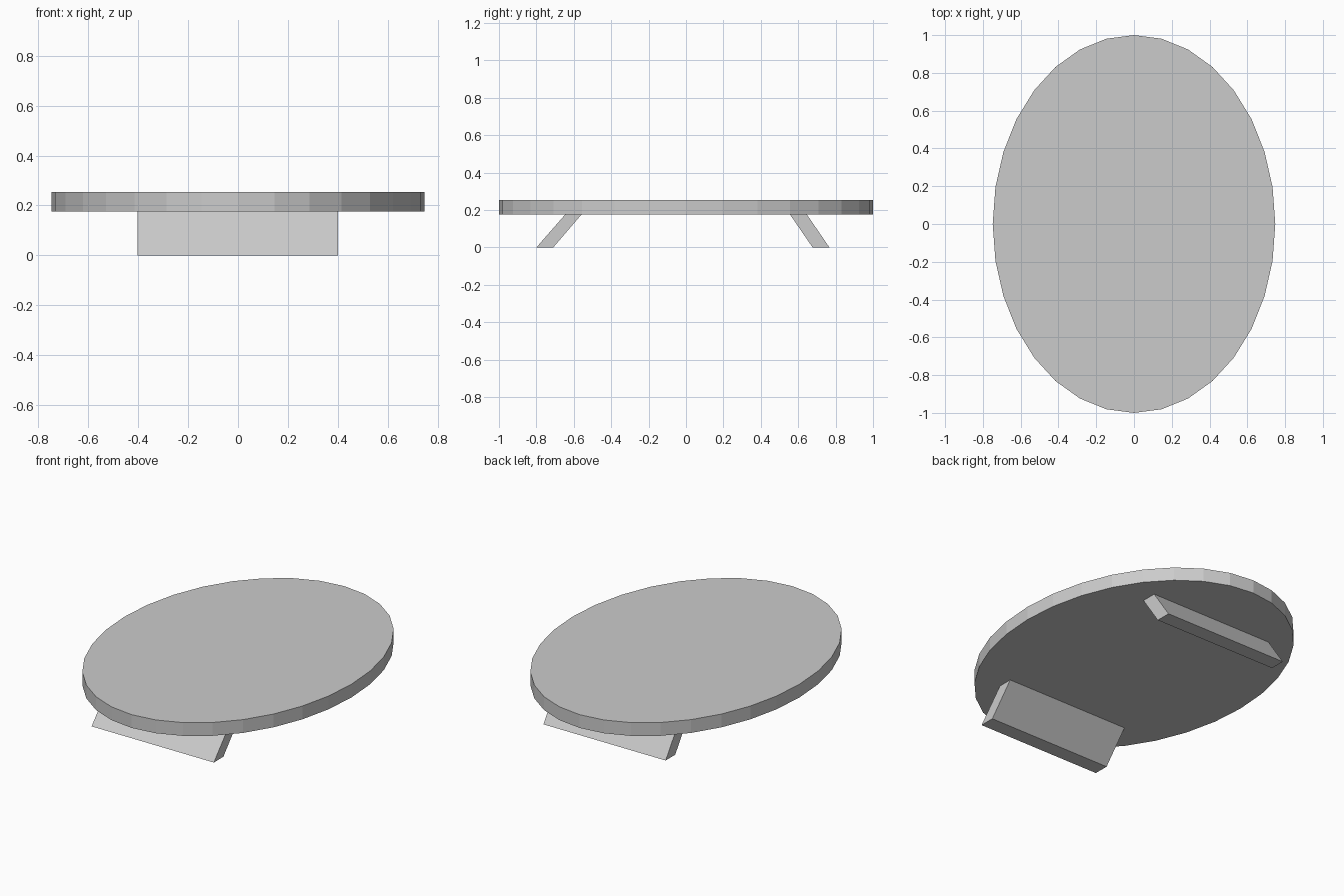
import bpy, bmesh, math

if "Cube" in bpy.data.objects:
    bpy.data.objects.remove(bpy.data.objects["Cube"])

UNDERSIDE, TOP = 0.175, 0.254


def extrude_profile(name, points, direction):
    """Extrude a closed flat outline into a solid object."""
    bm = bmesh.new()
    face = bm.faces.new([bm.verts.new(p) for p in points])
    result = bmesh.ops.extrude_face_region(bm, geom=[face], use_keep_orig=True)
    verts = [g for g in result["geom"] if isinstance(g, bmesh.types.BMVert)]
    bmesh.ops.translate(bm, verts=verts, vec=direction)
    bmesh.ops.recalc_face_normals(bm, faces=bm.faces)
    mesh = bpy.data.meshes.new(name)
    bm.to_mesh(mesh)
    bm.free()
    obj = bpy.data.objects.new(name, mesh)
    bpy.context.collection.objects.link(obj)
    return obj


# Oval table top, 32 flat sides
angles = [2 * math.pi * i / 32 for i in range(32)]
extrude_profile("table_top",
                [(0.748 * math.cos(a), math.sin(a), UNDERSIDE) for a in angles],
                (0, 0, TOP - UNDERSIDE))

# Splayed slab legs: y range on the floor, then y range under the top
legs = {
    "front_leg": (-0.80, -0.71, -0.56, -0.647),
    "back_leg": (0.677, 0.767, 0.647, 0.557),
}
for name, (a, b, c, d) in legs.items():
    profile = [(-0.403, a, 0), (-0.403, b, 0),
               (-0.403, c, UNDERSIDE), (-0.403, d, UNDERSIDE)]
    extrude_profile(name, profile, (0.804, 0, 0))
